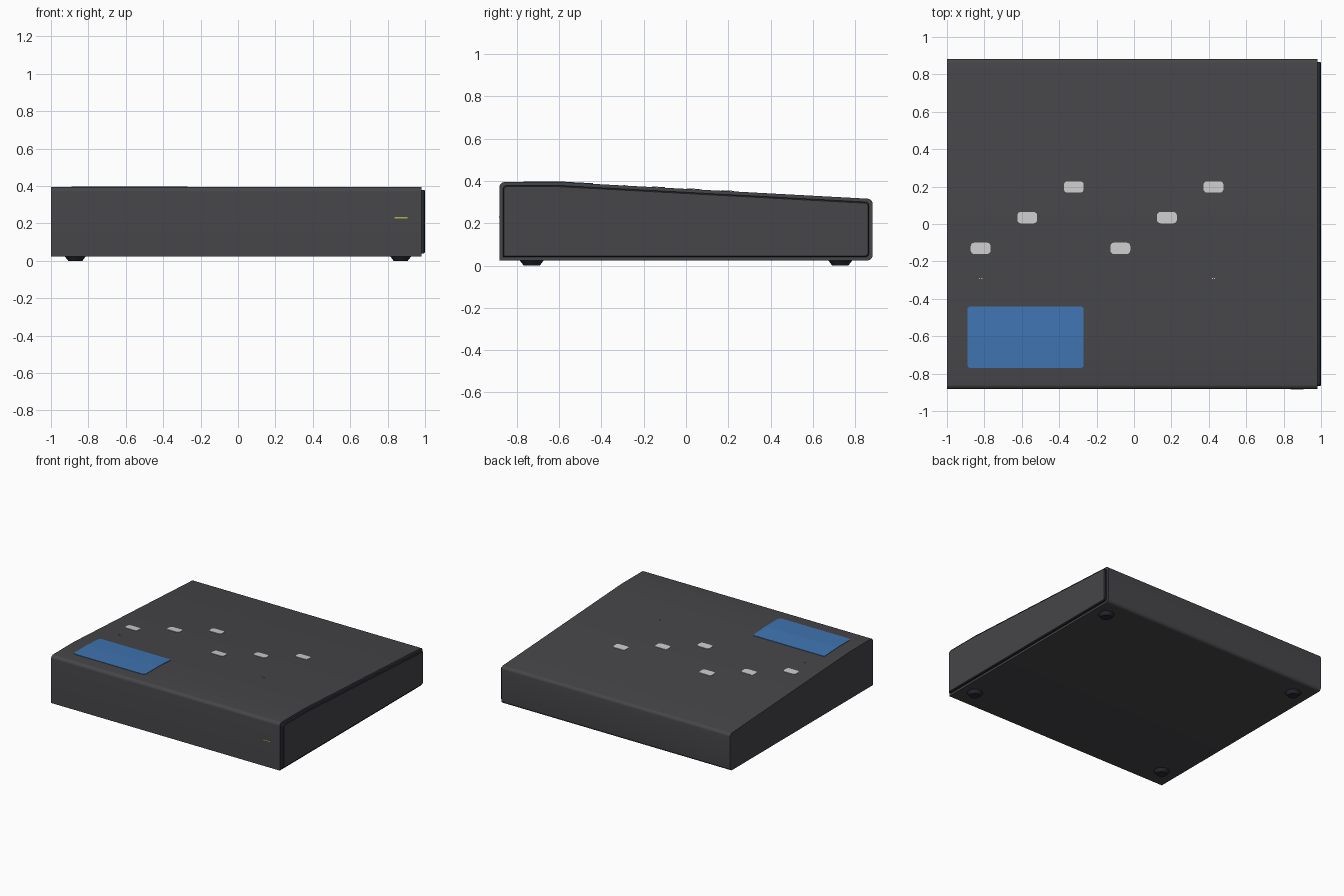
import bpy, bmesh, math
from mathutils import Vector

if "Cube" in bpy.data.objects:
    bpy.data.objects.remove(bpy.data.objects["Cube"])


def material(name, rgb):
    m = bpy.data.materials.new(name)
    m.diffuse_color = (*rgb, 1)
    m.use_nodes = True
    m.node_tree.nodes["Principled BSDF"].inputs["Base Color"].default_value = m.diffuse_color
    return m


GREY = material("dark grey", (0.061, 0.061, 0.067))
RIM = material("blue black", (0.022, 0.023, 0.032))
BLUE = material("screen blue", (0.051, 0.175, 0.44))
WHITE = material("light grey", (0.6, 0.6, 0.6))
YELLOW = material("yellow", (0.45, 0.43, 0.08))

HY, Z0, Z_FRONT, Z_BACK, FOLD = 0.883, 0.024, 0.395, 0.315, -0.6


def top_z(y):
    if y <= FOLD:
        return Z_FRONT
    return Z_FRONT + (Z_BACK - Z_FRONT) * (y - FOLD) / (HY - FOLD)


def finish(bm, name, mats, smooth=True):
    bmesh.ops.recalc_face_normals(bm, faces=bm.faces)
    me = bpy.data.meshes.new(name)
    bm.to_mesh(me)
    bm.free()
    for m in mats:
        me.materials.append(m)
    ob = bpy.data.objects.new(name, me)
    bpy.context.collection.objects.link(ob)
    if smooth:
        bpy.ops.object.select_all(action='DESELECT')
        ob.select_set(True)
        bpy.context.view_layer.objects.active = ob
        bpy.ops.object.shade_smooth_by_angle(angle=math.radians(30))
    return ob


def fillet(corners, steps=5):
    """Round each (u, v, radius) corner of a closed outline."""
    out = []
    for i, (u, v, r) in enumerate(corners):
        p = Vector((u, v))
        if r == 0:
            out.append(p)
            continue
        a = (Vector(corners[i - 1][:2]) - p).normalized()
        b = (Vector(corners[(i + 1) % len(corners)][:2]) - p).normalized()
        half = a.angle(b) / 2
        centre = p + (a + b).normalized() * r / math.sin(half)
        s = p + a * r / math.tan(half) - centre
        e = p + b * r / math.tan(half) - centre
        for k in range(steps + 1):
            d = s.lerp(e, k / steps).normalized() * r
            out.append(centre + d)
    return out


def side_profile(inset, r):
    i = inset
    return fillet([(-HY + i, Z0 + i, 0), (HY - i, Z0 + i, r),
                   (HY - i, top_z(HY - i) - i, r), (FOLD, Z_FRONT - i, 0),
                   (-HY + i, Z_FRONT - i, r)])


def loft(name, sections, mats, cap_index=0):
    """Skin matching side profiles placed along x."""
    bm = bmesh.new()
    rings = [[bm.verts.new((x, p.x, p.y)) for p in prof] for x, prof in sections]
    for a, b in zip(rings, rings[1:]):
        for k in range(len(a)):
            j = (k + 1) % len(a)
            bm.faces.new((a[k], a[j], b[j], b[k]))
    bm.faces.new(rings[0])
    bm.faces.new(rings[-1]).material_index = cap_index
    return finish(bm, name, mats)


def top_plate(name, x, y, w, d, r, mat, lift=0.003):
    """Thin rounded plate that follows the top of the case."""
    pts = fillet([(x - w / 2, y - d / 2, r), (x + w / 2, y - d / 2, r),
                  (x + w / 2, y + d / 2, r), (x - w / 2, y + d / 2, r)], 4)
    bm = bmesh.new()
    bm.faces.new([bm.verts.new((p.x, p.y, 0)) for p in pts])
    bmesh.ops.bisect_plane(bm, geom=bm.verts[:] + bm.edges[:] + bm.faces[:],
                           plane_co=(0, FOLD, 0), plane_no=(0, 1, 0))
    for v in bm.verts:
        v.co.z = top_z(v.co.y) - 0.001
    up = bmesh.ops.extrude_face_region(bm, geom=bm.faces[:])
    for v in up["geom"]:
        if isinstance(v, bmesh.types.BMVert):
            v.co.z += lift + 0.001
    return finish(bm, name, [mat], smooth=False)


# Wedge-shaped case
loft("case", [(-1.0, side_profile(0, 0.025)), (0.98, side_profile(0, 0.025))], [GREY])

# Right end panel: dark rim with a grey face
loft("end_panel", [(0.97, side_profile(0.016, 0.02)), (0.995, side_profile(0.016, 0.02)),
                   (1.0, side_profile(0.022, 0.014))], [RIM, GREY], cap_index=1)

# Screen
top_plate("screen", -0.58, -0.605, 0.62, 0.33, 0.015, BLUE)

# Two diagonal rows of three buttons
for row, x0 in enumerate((-0.82, -0.073)):
    for k in range(3):
        top_plate(f"button_{row}_{k}", x0 + 0.249 * k, -0.13 + 0.164 * k,
                  0.106, 0.06, 0.018, WHITE)

# Tiny indicator dots
for side, (x, mat) in enumerate(((-0.82, YELLOW), (0.425, WHITE))):
    for k in (-1, 1):
        top_plate(f"indicator_{side}_{k + 1}", x + 0.006 * k, -0.292,
                  0.006, 0.006, 0.001, mat, 0.002)

# Thin light strip on the front
bm = bmesh.new()
bmesh.ops.create_cube(bm, size=1)
for v in bm.verts:
    v.co = Vector((0.872 + v.co.x * 0.068, -HY + v.co.y * 0.005, 0.23 + v.co.z * 0.006))
finish(bm, "front_light", [YELLOW], smooth=False)

# Four round tapered feet
for sx in (-1, 1):
    for sy in (-1, 1):
        bm = bmesh.new()
        bmesh.ops.create_cone(bm, cap_ends=True, segments=24,
                              radius1=0.038, radius2=0.06, depth=0.028)
        bmesh.ops.translate(bm, verts=bm.verts, vec=(0.87 * sx, 0.73 * sy, 0.014))
        finish(bm, f"foot_{'right' if sx > 0 else 'left'}_{'back' if sy > 0 else 'front'}", [RIM])
